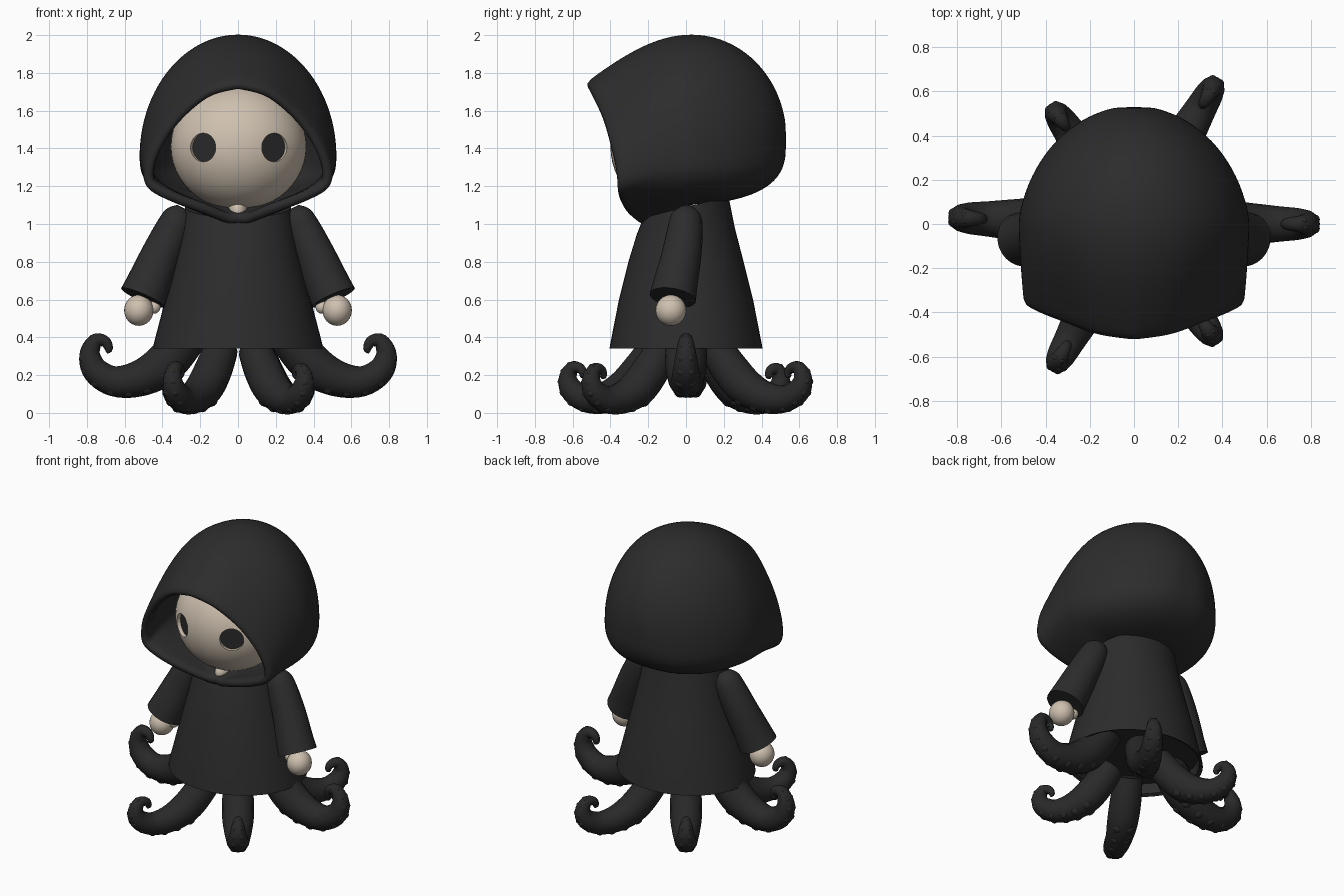
import bpy, bmesh, math
from mathutils import Vector

if "Cube" in bpy.data.objects:
    bpy.data.objects.remove(bpy.data.objects["Cube"])


def material(name, rgb):
    m = bpy.data.materials.new(name)
    m.use_nodes = True
    m.diffuse_color = (*rgb, 1)
    m.node_tree.nodes["Principled BSDF"].inputs["Base Color"].default_value = (*rgb, 1)
    return m


CLOTH = material("charcoal cloth", (0.025, 0.025, 0.025))
TENTACLE = material("dark tentacle", (0.022, 0.022, 0.022))
SKIN = material("pale skin", (0.62, 0.53, 0.43))
EYE = material("eye black", (0.022, 0.022, 0.022))


def smooth(ob, angle):
    bpy.ops.object.select_all(action='DESELECT')
    ob.select_set(True)
    bpy.context.view_layer.objects.active = ob
    bpy.ops.object.shade_smooth_by_angle(angle=math.radians(angle))


def finish(bm, name, mat, angle=60):
    bmesh.ops.recalc_face_normals(bm, faces=bm.faces)
    me = bpy.data.meshes.new(name)
    bm.to_mesh(me)
    bm.free()
    me.materials.append(mat)
    ob = bpy.data.objects.new(name, me)
    bpy.context.collection.objects.link(ob)
    smooth(ob, angle)
    return ob


def spline(points, steps):
    """Catmull-Rom through tuples of any length."""
    pts = [points[0]] + list(points) + [points[-1]]
    out = []
    for i in range(len(points) - 1):
        quad = pts[i:i + 4]
        for s in range(steps):
            t = s / steps
            out.append(tuple(
                b + 0.5 * t * (c - a + t * (2*a - 5*b + 4*c - d + t * (3*(b - c) + d - a)))
                for a, b, c, d in zip(*quad)))
    return out + [tuple(points[-1])]


def loft(bm, rings, start=False, end=False):
    """Skin a list of closed point loops."""
    rows = [[bm.verts.new(p) for p in r] for r in rings]
    n = len(rows[0])
    for a, b in zip(rows, rows[1:]):
        for i in range(n):
            j = (i + 1) % n
            bm.faces.new((a[i], a[j], b[j], b[i]))
    if start:
        bm.faces.new(rows[0])
    if end:
        bm.faces.new(rows[-1])


def tube(bm, path, side, n=16):
    """Round capped tube along (x, y, z, radius) samples."""
    rings = []
    for k, p in enumerate(path):
        a, b = path[max(k - 1, 0)], path[min(k + 1, len(path) - 1)]
        tangent = (Vector(b[:3]) - Vector(a[:3])).normalized()
        u = (side - tangent * side.dot(tangent)).normalized()
        v = tangent.cross(u)
        rings.append([Vector(p[:3]) + p[3] * (u * math.cos(w) + v * math.sin(w))
                      for w in (2 * math.pi * i / n for i in range(n))])
    loft(bm, rings, True, True)


def ball(bm, center, scale, seg=24):
    verts = bmesh.ops.create_uvsphere(bm, u_segments=seg, v_segments=seg // 2, radius=1)["verts"]
    for v in verts:
        v.co = Vector(center) + Vector(a * b for a, b in zip(v.co, scale))


# Robe: flared elliptical skirt, closed inside, with a neckline that dips forward
ROBE = [(0.42, 0.38, 0.42, 0), (0.425, 0.385, 0.35, 0), (0.45, 0.405, 0.34, 0),
        (0.445, 0.40, 0.37, 0), (0.385, 0.355, 0.6, 0), (0.335, 0.305, 0.8, 0),
        (0.30, 0.26, 0.96, 0.05), (0.28, 0.225, 1.09, 0.25)]
bm = bmesh.new()
loft(bm, [[(rx * math.cos(w), ry * math.sin(w), z + tilt * ry * math.sin(w))
           for w in (2 * math.pi * i / 48 for i in range(48))] for rx, ry, z, tilt in ROBE],
     True, True)
finish(bm, "robe", CLOTH, 50)

# Hood: front rim lofted into an egg section, then rounded off at the back
RIM = [(0, -0.54, 1.745), (0.17, -0.515, 1.70), (0.33, -0.455, 1.57), (0.44, -0.41, 1.42),
       (0.495, -0.375, 1.28), (0.475, -0.36, 1.18), (0.34, -0.35, 1.11),
       (0.17, -0.315, 1.05), (0.05, -0.255, 1.0), (0, -0.235, 0.995)]
half = spline(RIM, 4)
rim = half + [(-x, y, z) for x, y, z in half[-2:0:-1]]
egg, low = [], []
for i in range(len(rim)):
    w = 2 * math.pi * i / len(rim)
    s, c = math.sin(w), math.cos(w)
    low.append(max(0, -c))
    if c > 0:
        egg.append((0.522 * s, 1.36 + 0.645 * c))
    else:
        egg.append((0.522 * math.copysign(abs(s) ** 0.75, s), 1.36 - 0.255 * abs(c) ** 0.75))
rings = []
for k in range(9):
    u = k / 8
    e = math.sin(u * math.pi / 2)
    rings.append([(p[0] + (q[0] - p[0]) * e, p[1] * (1 - u) + 0.03 * u,
                   p[2] + (q[1] - p[2]) * (e + (u - e) * b))
                  for p, q, b in zip(rim, egg, low)])
for k in range(1, 11):
    y = 0.03 + 0.5 * math.sin(k / 10.3 * math.pi / 2)
    sx = math.sqrt(max(0.002, 1 - ((y + 0.1) / 0.635) ** 2)) / 0.978
    sz = math.sqrt(max(0.002, 1 - ((y - 0.03) / 0.502) ** 2))
    rings.append([(x * sx, y, 1.46 + (z - 1.46) * (sz if z > 1.46 else sz ** 0.6))
                  for x, z in egg])
bm = bmesh.new()
loft(bm, rings, False, True)
hood = finish(bm, "hood", CLOTH)
shell = hood.modifiers.new("thickness", 'SOLIDIFY')
shell.thickness, shell.offset = 0.055, -1
hood.modifiers.new("rounding", 'SUBSURF').levels = 1

# Neck glimpsed in the collar notch
bm = bmesh.new()
ball(bm, (0, -0.09, 1.07), (0.06, 0.14, 0.08))
finish(bm, "neck", SKIN)

# Head with two round eyes recessed square to its surface
EYE_R, EYE_DEPTH = 0.076, 0.035
bm = bmesh.new()
ball(bm, (0.003, -0.09, 1.41), (0.36, 0.31, 0.335), 48)
head = finish(bm, "head", SKIN, 40)
bm = bmesh.new()
eyes = []
for sx in (-1, 1):
    axis = Vector((sx * 0.45, -0.89, 0)).normalized()
    across = axis.cross(Vector((0, 0, 1)))
    floor = Vector((sx * 0.192 + 0.004, -0.351, 1.405)) - axis * EYE_DEPTH
    eyes.append((floor, axis))
    loft(bm, [[floor + axis * reach + EYE_R * (across * math.cos(w) + Vector((0, 0, math.sin(w))))
               for w in (2 * math.pi * i / 32 for i in range(32))] for reach in (0, 0.2)],
         True, True)
cutter = finish(bm, "eye_cutter", SKIN)
cutter.hide_render = True
bpy.context.view_layer.objects.active = head
cut = head.modifiers.new("eyes", 'BOOLEAN')
cut.object, cut.solver = cutter, 'EXACT'
bpy.ops.object.modifier_apply(modifier=cut.name)
bpy.data.objects.remove(cutter)
while len(head.data.materials) > 1:
    head.data.materials.pop()
head.data.materials.append(EYE)
for f in head.data.polygons:
    f.material_index = int(any((f.center - floor).length < EYE_R and
                               abs((f.center - floor).dot(axis)) < 0.001
                               for floor, axis in eyes))
smooth(head, 25)

# Sleeves and hands
SLEEVE = [(0.29, 0.0, 1.085, 0.035), (0.31, 0.0, 1.045, 0.078), (0.345, -0.005, 0.97, 0.094),
          (0.41, -0.025, 0.83, 0.106), (0.47, -0.055, 0.69, 0.117), (0.505, -0.07, 0.61, 0.124)]
for sx, label in ((1, "left"), (-1, "right")):
    bm = bmesh.new()
    tube(bm, spline([(sx * x, y, z, r) for x, y, z, r in SLEEVE], 3), Vector((0, 1, 0)), 24)
    finish(bm, label + "_sleeve", CLOTH, 50)
    bm = bmesh.new()
    ball(bm, (sx * 0.525, -0.08, 0.543), (0.078, 0.082, 0.082))
    ball(bm, (sx * 0.445, -0.065, 0.56), (0.035, 0.035, 0.035), 16)
    finish(bm, label + "_hand", SKIN)

# Tentacles: one curled path, turned and resized around the robe
CURL = [(0.2, 0.52, 0.1), (0.29, 0.38, 0.11), (0.4, 0.25, 0.11), (0.53, 0.18, 0.095),
        (0.66, 0.168, 0.08), (0.755, 0.225, 0.07), (0.785, 0.31, 0.055), (0.755, 0.38, 0.04),
        (0.705, 0.378, 0.03), (0.685, 0.34, 0.022), (0.70, 0.325, 0.012)]
LAYOUT = [("left", 0, 1, 1, 0.085), ("right", 178, 1, 1, 0.085),
          ("front_right", -119, 0.91, 0.77, 0.01), ("front_left", -55, 0.78, 0.74, 0.01),
          ("back_left", 60, 0.91, 0.77, 0.01), ("back_right", 125, 0.78, 0.74, 0.01)]
for label, degrees, reach, height, floor in LAYOUT:
    w = math.radians(degrees)
    out, side = Vector((math.cos(w), math.sin(w), 0)), Vector((-math.sin(w), math.cos(w), 0))
    path = [(out.x * d * reach, out.y * d * reach, floor + (z - 0.085) * height,
             r * (0.9 if reach < 1 else 1)) for d, z, r in spline(CURL, 5)]
    bm = bmesh.new()
    tube(bm, path, side)
    # paired suckers along the outer underside
    for k in range(11, 36, 3):
        tangent = (Vector(path[k + 1][:3]) - Vector(path[k - 1][:3])).normalized()
        under = side.cross(tangent)
        r = path[k][3]
        for s in (-1, 1):
            spot = Vector(path[k][:3]) + r * 0.7 * (under * 0.87 + side * 0.5 * s)
            ball(bm, spot, (r * 0.38,) * 3, 12)
    finish(bm, label + "_tentacle", TENTACLE)
